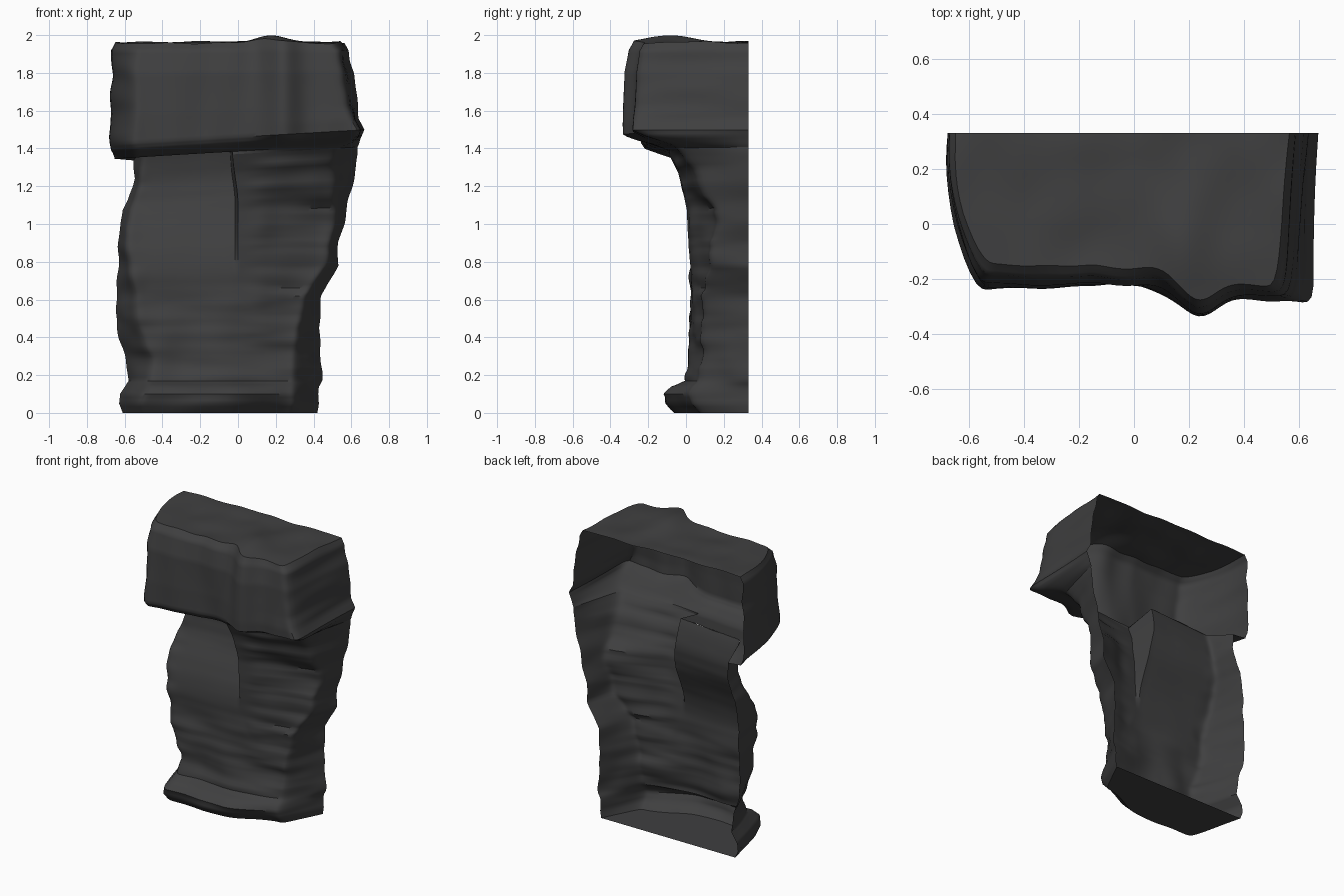
import bpy
import bmesh
from math import exp
from mathutils import Vector, noise

cube = bpy.data.objects.get("Cube")
if cube:
    bpy.data.objects.remove(cube, do_unlink=True)

BACK = 0.33         # plane of the open back
SIDE, HALF = 10, 32  # ring steps on each side and on each half of the front

# Sections: height, left back x, left corner x, right corner x, right back x,
# front depth beside the crack, front depth at the right corner
SEAM = (1.37, -.56, -.51, .53, .63, -.09, -.05)
PILLAR = [
    (0, -.61, -.52, .29, .42, -.04, .07),
    (.05, -.63, -.53, .3, .43, -.09, .04),
    (.1, -.62, -.51, .3, .43, -.11, .03),
    (.14, -.59, -.48, .3, .43, -.07, .04),
    (.17, -.57, -.47, .3, .44, .01, .06),
    (.3, -.6, -.47, .3, .44, .02, .08),
    (.45, -.64, -.53, .32, .43, .03, .08),
    (.62, -.64, -.55, .36, .45, .03, .08),
    (.68, -.64, -.56, .4, .48, .03, .11),
    (.78, -.64, -.58, .47, .53, .02, .13),
    (.9, -.63, -.59, .49, .53, .01, .14),
    (1.08, -.61, -.57, .52, .58, 0, .16),
    (1.14, -.58, -.55, .51, .59, -.01, .09),
    (1.27, -.55, -.52, .51, .62, -.04, .04),
    SEAM,
]
CAP = [
    SEAM,
    (1.385, -.66, -.56, .57, .64, -.09, -.07),
    (1.43, -.67, -.56, .65, .66, -.21, -.22),
    (1.46, -.67, -.57, .66, .67, -.23, -.29),
    (1.52, -.67, -.57, .62, .64, -.23, -.29),
    (1.6, -.67, -.57, .59, .63, -.23, -.28),
    (1.8, -.66, -.56, .56, .61, -.22, -.27),
    (1.92, -.67, -.56, .54, .59, -.19, -.25),
    (1.96, -.65, -.54, .51, .57, -.15, -.23),
]


def ramp(v, a, b):
    t = min(max((v - a) / (b - a), 0), 1)
    return t * t * (3 - 2 * t)


def bump(v, centre, width):
    return exp(-((v - centre) / width) ** 2)


def ring(section):
    """Open outline from the left back edge, round the front, to the right back edge."""
    z, lb, lf, rf, rb, yl, yr = section
    # the left panel sinks back under the overhang, leaving a step at the crack
    recess = .21 * ramp(z, .7, 1.35) * (1 - ramp(z, 1.37, 1.385))
    crack = -.03 * ramp(z, 1.1, 1.4)

    def front(x, sunk):
        y = yl + (yr - yl) * ramp(x, -.05, rf) + sunk
        # jutting rib on the front of the cap
        y -= .08 * bump(x, .23, .09) * ramp(z, 1.4, 1.46)
        return Vector((x, y, z + .3 * sunk * ramp(z, 1.25, 1.37)))

    pts = [front(lf + (crack - .015 - lf) * i / HALF, recess) for i in range(HALF + 1)]
    pts += [front(crack + (rf - crack) * i / HALF, 0) for i in range(HALF + 1)]
    left, right = Vector((lb, BACK, z)), Vector((rb, BACK, z))
    bow = .14 * ramp(z, 1.385, 1.43)
    steps = [i / SIDE for i in range(SIDE)]
    lead = [left.lerp(pts[0], t) - Vector((bow * t * (1 - t), 0, 0)) for t in steps]
    tail = [right.lerp(pts[-1], t) for t in reversed(steps)]
    corners = SIDE, SIDE + 2 * HALF + 1
    pts = lead + pts + tail
    # soften the corners only
    for _ in range(3):
        old = [p.copy() for p in pts]
        for c in corners:
            for i in range(c - 3, c + 4):
                pts[i] = (old[i - 1] + old[i] * 2 + old[i + 1]) / 4
    return pts


def weather(p, layered):
    """Push a point about with rock noise and tilt the overhang."""
    x, y, z = p
    hold = ramp(BACK - y, 0, .15)
    strata = noise.noise(Vector((x * 2.2, y * 2, z * 9)))
    lumps = noise.noise(Vector((x * 5 + 7, y * 5, z * 4)))
    ledges = abs(noise.noise(Vector((x * 1.2, 3, z * 13))))
    rough = .15 + .85 * max(ramp(x, 0, .15), 1 - ramp(x, -.6, -.45), 1 - ramp(z, .4, .7))
    if layered:
        # layered below, fading to nothing at the seam with the cap
        push = rough * (.022 * strata + .02 * lumps - .02 * ledges) * (1 - ramp(z, 1.3, 1.37))
    else:
        # broad upright folds on the cap
        push = .025 * noise.noise(Vector((x * 6, y * 3, z * 1.5))) * ramp(z, 1.37, 1.42)
    out = Vector((x, y + push * hold, z))
    out.x += .018 * rough * strata * ramp(abs(x), .25, .5) * ramp(z, 0, .1)
    out.z += .06 * x * ramp(z, 1, 1.35) * (1 - ramp(z, 1.4, 1.95))
    # uneven top with one raised knob
    top = ramp(z, 1.9, 1.96)
    out.z += top * (.015 * lumps + .045 * bump(x, .18, .12) * bump(y, -.1, .15))
    return out


def sections(keys, step):
    """Fill in sections between the key sections."""
    for a, b in zip(keys, keys[1:]):
        n = max(3, round((b[0] - a[0]) / step))
        for i in range(n):
            yield [u + (v - u) * i / n for u, v in zip(a, b)]
    yield keys[-1]


def to_back(pts, t):
    return [Vector((p.x, BACK + (p.y - BACK) * t, p.z)) for p in pts]


def build(name, keys, material, floor=False, top=False):
    rows = [ring(s) for s in sections(keys, .018)]
    if floor:
        rows = [to_back(rows[0], i / 10) for i in range(10)] + rows
    if top:
        rows += [to_back(rows[-1], 1 - i / 20) for i in range(1, 21)]
    bm = bmesh.new()
    grid = [[bm.verts.new(weather(p, floor)) for p in row] for row in rows]
    for low, high in zip(grid, grid[1:]):
        for j in range(len(low) - 1):
            bm.faces.new((low[j], low[j + 1], high[j + 1], high[j]))
    bmesh.ops.remove_doubles(bm, verts=bm.verts, dist=.0005)
    mesh = bpy.data.meshes.new(name)
    bm.to_mesh(mesh)
    bm.free()
    mesh.materials.append(material)
    obj = bpy.data.objects.new(name, mesh)
    bpy.context.collection.objects.link(obj)
    bpy.ops.object.select_all(action='DESELECT')
    obj.select_set(True)
    bpy.context.view_layer.objects.active = obj
    bpy.ops.object.shade_smooth_by_angle(angle=.7)


rock = bpy.data.materials.new("dark grey rock")
rock.use_nodes = True
colour = (.05, .05, .051, 1)
rock.diffuse_color = colour
rock.node_tree.nodes["Principled BSDF"].inputs["Base Color"].default_value = colour

build("rock_pillar", PILLAR, rock, floor=True)
build("overhanging_cap", CAP, rock, top=True)
